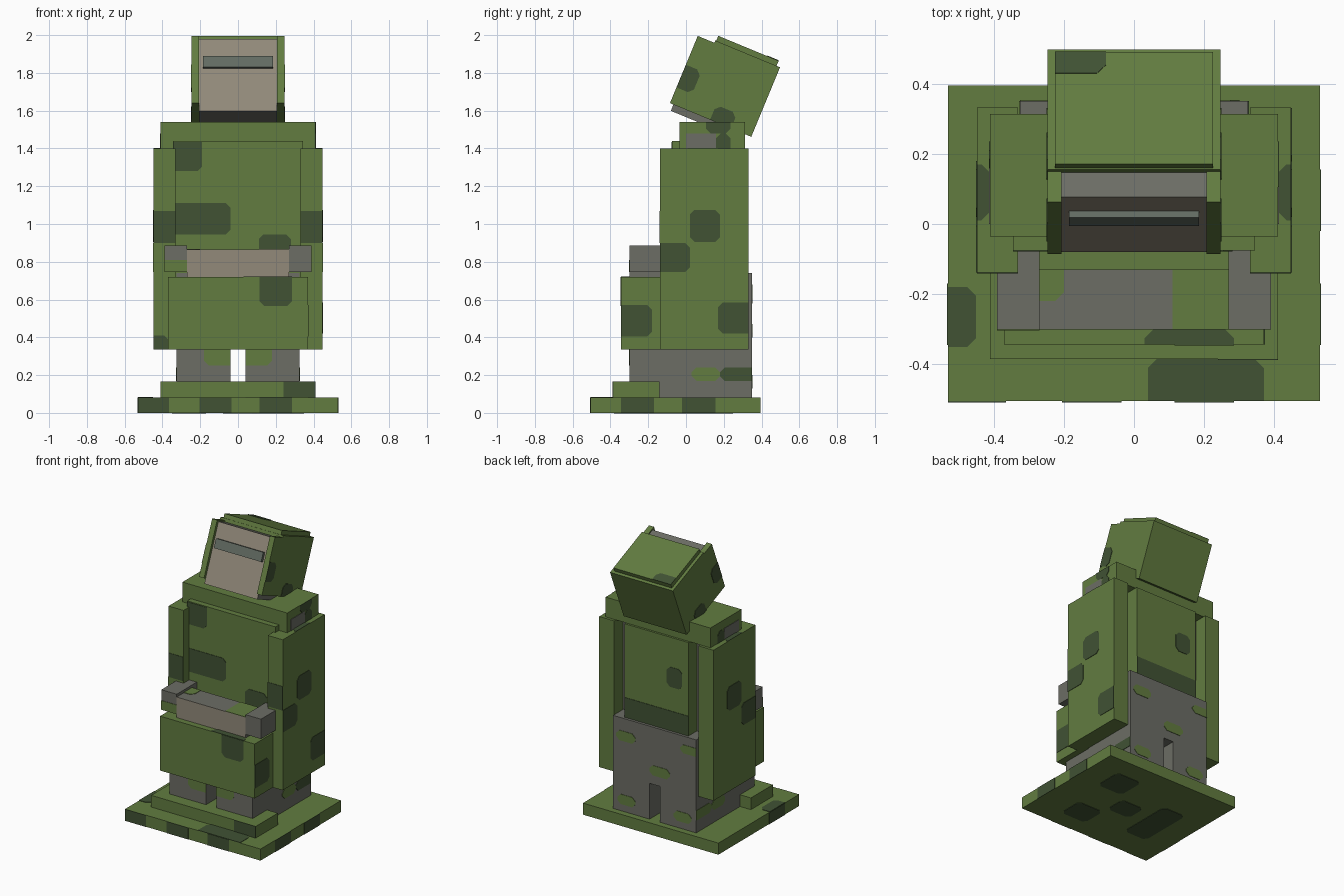
import bpy, bmesh, math
from mathutils import Matrix, Vector

if "Cube" in bpy.data.objects:
    bpy.data.objects.remove(bpy.data.objects["Cube"])


def material(name, rgb):
    m = bpy.data.materials.new(name)
    m.diffuse_color = (*rgb, 1)
    m.use_nodes = True
    m.node_tree.nodes["Principled BSDF"].inputs["Base Color"].default_value = m.diffuse_color
    return m


MATS = [material("olive green", (0.122, 0.202, 0.051)),
        material("dark green", (0.052, 0.085, 0.034)),
        material("stone grey", (0.150, 0.153, 0.130)),
        material("taupe", (0.287, 0.254, 0.195)),
        material("grey green", (0.122, 0.147, 0.122))]
GREEN, DARK, GREY, TAUPE, VISOR = range(5)
THICK = 0.003


def add_patch(bm, lo, hi, face, a0, a1, b0, b1, mat):
    """Thin plate on one side of a box; corners inside the side are clipped."""
    ax = "xyz".index(face[1])
    ia, ib = [i for i in range(3) if i != ax]
    a0, a1 = max(a0, lo[ia]), min(a1, hi[ia])
    b0, b1 = max(b0, lo[ib]), min(b1, hi[ib])
    pts = []
    for a, b, sa, sb in ((a0, b0, 1, 1), (a1, b0, -1, 1), (a1, b1, -1, -1), (a0, b1, 1, -1)):
        inner = lo[ia] + .005 < a < hi[ia] - .005 and lo[ib] + .005 < b < hi[ib] - .005
        if inner:
            c = 0.025
            two = [(a, b + sb * c), (a + sa * c, b)]
            pts += two if sa == sb else two[::-1]
        else:
            pts.append((a, b))
    base = hi[ax] if face[0] == "+" else lo[ax]
    top = base + (THICK if face[0] == "+" else -THICK)
    rings = []
    for h in (base, top):
        ring = []
        for a, b in pts:
            co = Vector((0, 0, 0))
            co[ia], co[ib], co[ax] = a, b, h
            ring.append(bm.verts.new(co))
        rings.append(ring)
    n = len(pts)
    faces = [bm.faces.new(rings[1])]
    for i in range(n):
        j = (i + 1) % n
        faces.append(bm.faces.new((rings[0][i], rings[0][j], rings[1][j], rings[1][i])))
    faces.append(bm.faces.new(rings[0][::-1]))
    for f in faces:
        f.material_index = mat


def box(name, x, y, z, mat=GREEN, patches=(), front=None, matrix=None):
    lo, hi = (x[0], y[0], z[0]), (x[1], y[1], z[1])
    bm = bmesh.new()
    bmesh.ops.create_cube(bm, size=1)
    for v in bm.verts:
        v.co = [lo[i] if v.co[i] < 0 else hi[i] for i in range(3)]
    bm.normal_update()
    for f in bm.faces:
        f.material_index = front if front is not None and f.normal.y < -.5 else mat
    for p in patches:
        add_patch(bm, lo, hi, *p)
    bmesh.ops.recalc_face_normals(bm, faces=bm.faces)
    if matrix:
        bm.transform(matrix)
    me = bpy.data.meshes.new(name)
    bm.to_mesh(me)
    bm.free()
    for m in MATS:
        me.materials.append(m)
    ob = bpy.data.objects.new(name, me)
    bpy.context.collection.objects.link(ob)
    return ob


def sym(w):
    return (-w, w)


# Base slab and front step
box("base", sym(.53), (-.505, .395), (0, .082), GREEN, [
    ("-y", -.53, -.365, 0, .082, DARK), ("-y", -.205, -.035, 0, .082, DARK),
    ("-y", .115, .285, 0, .082, DARK),
    ("+x", -.345, -.17, 0, .082, DARK), ("+x", -.02, .155, 0, .082, DARK),
    ("-x", -.345, -.17, 0, .082, DARK),
    ("+z", -.53, -.45, -.35, -.18, DARK), ("+z", .04, .37, -.505, -.385, DARK),
    ("-z", -.35, -.17, -.3, .1, DARK), ("-z", -.08, .1, -.15, .0, DARK),
    ("-z", .1, .3, -.38, -.2, DARK), ("-z", .15, .35, .05, .25, DARK)])
box("front_step", sym(.41), (-.385, -.14), (.08, .165), GREEN,
    [("-y", .24, .41, .08, .165, DARK)])

# Legs with a gap between, joined by the hips
for s, side in ((1, "right"), (-1, "left")):
    box(side + "_leg", sorted((s * .04, s * .325)), (-.30, .35), (.08, .335), GREY, [
        ("-y", *sorted((s * .04, s * .18)), .25, .335, GREEN),
        ("+x" if s > 0 else "-x", .03, .18, .17, .24, GREEN),
        ("+x" if s > 0 else "-x", .18, .35, .17, .24, DARK if s > 0 else GREEN),
        ("+y", *sorted((s * .15, s * .29)), .13, .20, GREEN)])
box("hips", sym(.325), (-.075, .35), (.335, .74), GREY, [
    ("+y", .15, .30, .58, .65, GREEN), ("+y", -.12, .04, .40, .47, GREEN),
    ("+y", -.325, -.2, .62, .68, GREEN)])

# Front of the coat over the lap
box("coat_lap", sym(.37), (-.343, -.075), (.335, .72), GREEN, [
    ("-y", .115, .285, .565, .72, DARK), ("+x", -.343, -.18, .405, .57, DARK),
    ("+z", .03, .285, -.343, -.30, DARK)])
box("coat_belt", sym(.27), (-.135, -.07), (.70, .80), GREEN)

# Chest, inner body and back panel
box("chest", sym(.345), (-.075, .10), (.70, 1.44), GREEN, [
    ("-y", -.345, -.19, 1.28, 1.435, DARK), ("-y", -.345, -.04, .945, 1.11, DARK),
    ("-y", .11, .28, .80, .945, DARK)])
box("inner_body", sym(.33), (.10, .235), (.70, 1.42), GREY)
box("back_panel", sym(.25), (.20, .328), (.735, 1.40), GREEN, [
    ("+y", -.25, .25, .735, .88, DARK), ("+y", -.2, -.08, 1.05, 1.19, DARK)])

# Sleeves and inner arms
for s, side in ((1, "right"), (-1, "left")):
    out = "+x" if s > 0 else "-x"
    patches = [("-y", *sorted((s * .33, s * .447)), .90, 1.07, DARK),
               (out, .02, .18, .905, 1.075, DARK),
               (out, -.14, .02, .745, .90, DARK),
               ("+z", *sorted((s * .41, s * .447)), .01, .17, DARK)]
    if s > 0:
        patches.append((out, .17, .33, .42, .585, DARK))
    else:
        patches.append(("-y", -.447, -.365, .335, .41, DARK))
    box(side + "_sleeve", sorted((s * .33, s * .447)), (-.138, .332), (.335, 1.40),
        GREEN, patches)
    box(side + "_inner_arm", sorted((s * .30, s * .413)), (0, .16), (1.30, 1.48), GREY)

# Shoulder cape
box("shoulder_cape", sym(.41), (-.035, .313), (1.40, 1.54), GREEN, [
    ("+x", .105, .235, 1.48, 1.54, DARK), ("+x", .16, .235, 1.40, 1.48, DARK),
    ("-x", .16, .235, 1.40, 1.48, DARK)])

# Hands and the bar joining them
for s, side in ((1, "right"), (-1, "left")):
    box(side + "_hand", sorted((s * .27, s * .39)), (-.30, -.075), (.745, .885), GREY,
        [("-y", -.39, -.27, .745, .81, GREEN)] if s < 0 else [])
box("joined_arms", sym(.27), (-.30, -.13), (.72, .865), GREY, [
    ("+z", .11, .27, -.30, -.13, GREEN), ("+z", -.27, -.20, -.22, -.13, GREEN)],
    front=TAUPE)

# Head and hood, tilted backwards
TILT = Matrix.Translation((0, -.085, 1.64)) @ Matrix.Rotation(math.radians(-22.5), 4, "X")
box("head", sym(.207), (.02, .43), (-.036, .376), GREY, front=TAUPE, matrix=TILT)
box("visor", sym(.185), (0, .022), (.206, .27), VISOR, matrix=TILT)
for s, side in ((1, "right"), (-1, "left")):
    out = "+x" if s > 0 else "-x"
    box(side + "_hood_side", sorted((s * .207, s * .246)), (0, .465), (0, .385), GREEN, [
        (out, 0, .09, .09, .22, DARK), (out, .23, .35, 0, .085, DARK)], matrix=TILT)
box("hood_top", sym(.246), (.095, .465), (.37, .398), GREEN, matrix=TILT)
box("hood_back", sym(.246), (.425, .466), (0, .398), GREEN, matrix=TILT)
box("hood_crown", sym(.225), (.10, .446), (.39, .427), GREEN,
    [("+z", -.225, -.08, .38, .446, DARK)], matrix=TILT)
